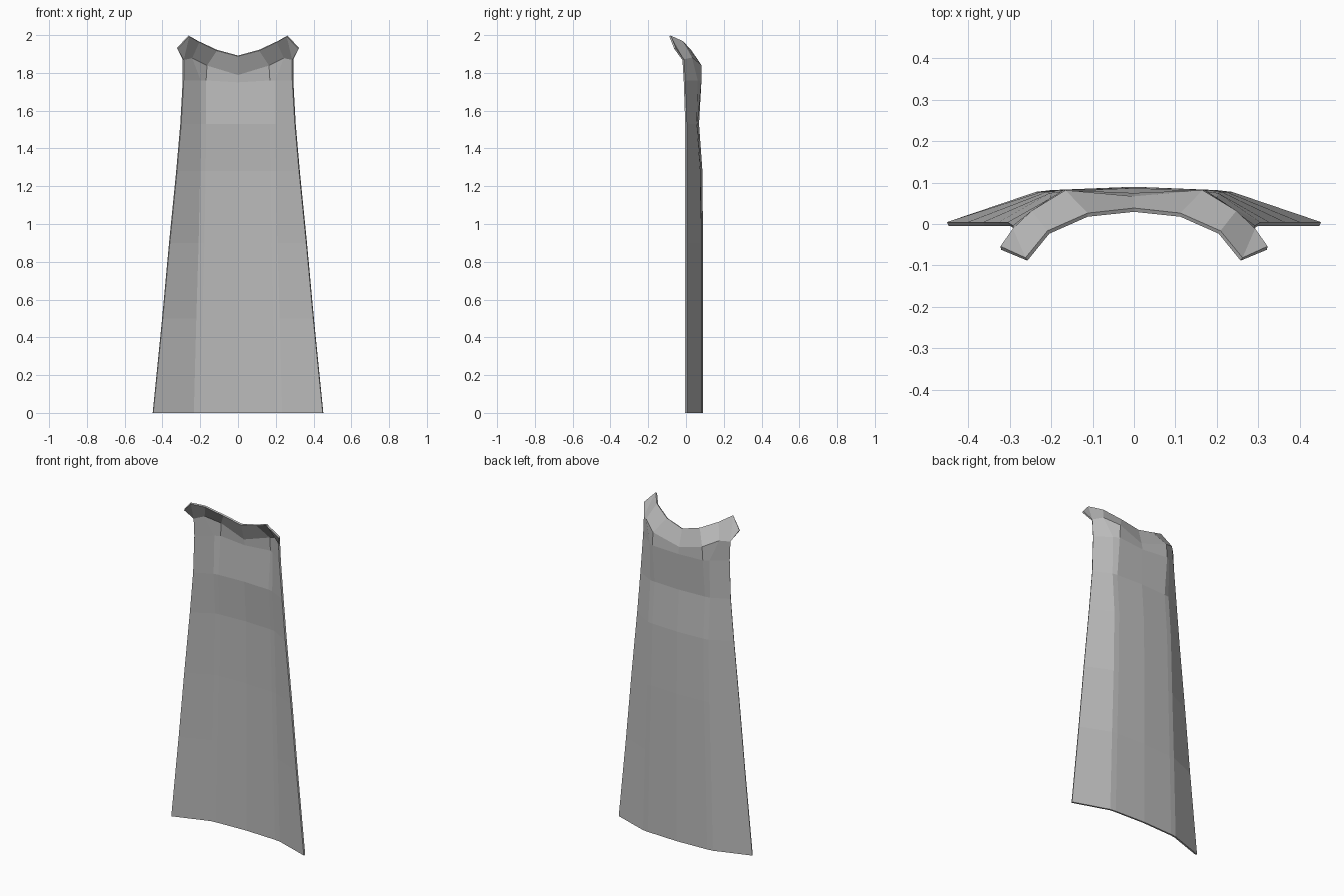
import bpy, bmesh

cube = bpy.data.objects.get("Cube")
if cube:
    bpy.data.objects.remove(cube, do_unlink=True)

fabric = bpy.data.materials.new("grey fabric")
fabric.use_nodes = True
grey = (0.5, 0.5, 0.5, 1)
fabric.diffuse_color = grey
fabric.node_tree.nodes["Principled BSDF"].inputs["Base Color"].default_value = grey


def skirt_row(z, edge, quarter, back):
    """Lower cloth row: centre, crease, quarter and edge points on +x."""
    crease = quarter * 0.85
    return [(0, back, z), (crease, back - 0.008, z),
            (quarter, back - 0.012, z), (edge, 0, z)]


# Hanging cloth rows from the hem upward
rows = [skirt_row(*r) for r in (
    (0, 0.45, 0.235, 0.085), (0.5, 0.40, 0.222, 0.085),
    (0.9, 0.363, 0.21, 0.085), (1.28, 0.325, 0.202, 0.082),
    (1.53, 0.303, 0.2, 0.064))]

# Pleated shoulders, then the flared collar
rows += [
    [(0, 0.07, 1.75), (0.17, 0.077, 1.76), (0.2, 0.058, 1.76), (0.29, -0.008, 1.76)],
    [(0, 0.062, 1.79), (0.165, 0.077, 1.84), (0.245, 0.028, 1.88), (0.29, -0.015, 1.87)],
    [(0, 0.034, 1.89), (0.112, 0.022, 1.92), (0.207, -0.02, 1.965), (0.26, -0.085, 1.995)],
]

bm = bmesh.new()
grid = []
for row in rows:
    full = [(-x, y, z) for x, y, z in reversed(row[1:])] + row
    grid.append([bm.verts.new(p) for p in full])
for low, high in zip(grid, grid[1:]):
    for i in range(len(low) - 1):
        bm.faces.new((low[i], low[i + 1], high[i + 1], high[i]))

# Outward-turned collar tips
for side, i, j in ((-1, 0, 1), (1, -1, -2)):
    tip = bm.verts.new((side * 0.322, -0.058, 1.93))
    bm.faces.new((grid[-2][i], tip, grid[-1][i]))
bmesh.ops.recalc_face_normals(bm, faces=bm.faces)

mesh = bpy.data.meshes.new("cape")
bm.to_mesh(mesh)
bm.free()
cape = bpy.data.objects.new("cape", mesh)
bpy.context.collection.objects.link(cape)
mesh.materials.append(fabric)

# Thin cloth thickness
thick = cape.modifiers.new("thickness", "SOLIDIFY")
thick.thickness = 0.01
thick.offset = 0
